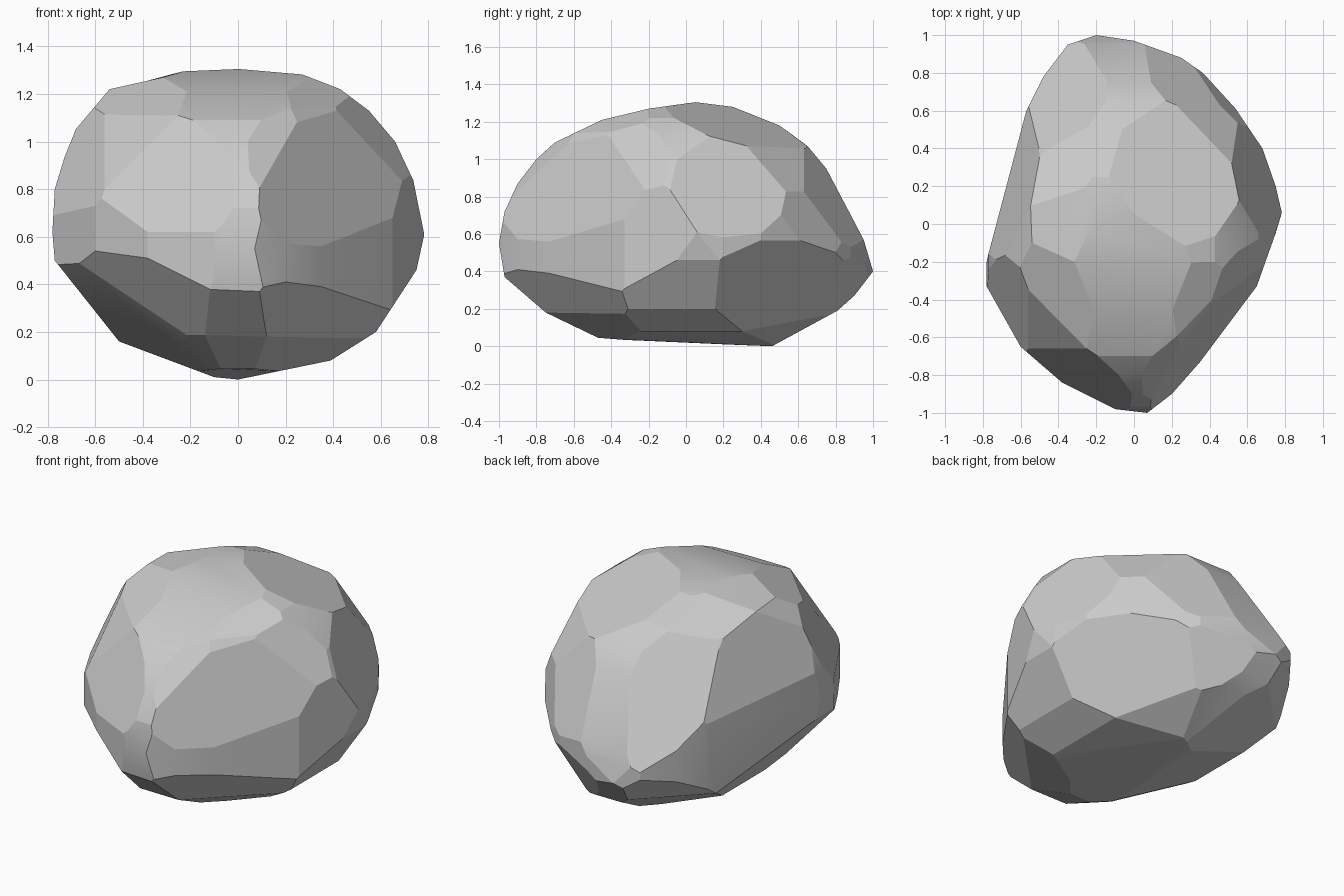
import bpy, bmesh, math
from mathutils import Vector

if "Cube" in bpy.data.objects:
    bpy.data.objects.remove(bpy.data.objects["Cube"])

# Convex outlines of the boulder
front = [(-.78, .62), (-.77, .8), (-.7, 1.03), (-.54, 1.22), (-.23, 1.295), (0, 1.305), (.25, 1.29),
         (.43, 1.22), (.55, 1.13), (.66, 1.0), (.74, .83), (.785, .62), (.75, .46), (.58, .2),
         (.39, .08), (0, 0), (-.1, .01), (-.5, .16), (-.77, .5)]          # x, z
side = [(-1, .55), (-.97, .72), (-.9, .87), (-.8, 1.0), (-.7, 1.09), (-.45, 1.21), (-.2, 1.27),
        (.05, 1.305), (.25, 1.28), (.5, 1.18), (.65, 1.07), (.75, .95), (.95, .57), (1, .4),
        (.9, .27), (.81, .19), (.46, 0), (-.25, .028), (-.47, .045), (-.75, .18), (-.97, .37)]  # y, z
top = [(-.2, 1), (-.35, .95), (-.48, .78), (-.57, .6), (-.69, .2), (-.78, -.2), (-.78, -.33),
       (-.6, -.65), (-.38, -.84), (-.1, -.98), (.07, -1), (.2, -.9), (.35, -.73), (.65, -.33),
       (.785, .05), (.75, .2), (.68, .4), (.45, .74), (.25, .88), (0, .97)]  # x, y

# Chiselled corner facets: direction and offset
facets = [(.735, -.63, .264, .865), (1, -1, 1, 1.96), (1, -1, 2.5, 3.68), (.5, -1, .8, 1.62), (1, -.5, .6, 1.3),
          (.285, .32, 1, 1.322), (1, .31, .4, 1.045), (1, 1, 1, 1.91), (1, 1, .25, 1.29),
          (.5, 1, .5, 1.27), (1, .5, .5, 1.23), (.5, 1, -.6, .72), (1, .67, -.72, .54),
          (-1, 1, 1, 1.98), (-1, 1, 2.5, 3.67), (-.7, 1, .75, 1.56), (-1, .3, .35, 1.0),
          (-1, -1, 1, 2.02), (-1, -1, 2.5, 3.69), (-.5, -1, .5, 1.34), (-1, -.5, .5, 1.29),
          (1, -1, -1, .69), (1, -1, -2.5, .43), (-1, -1, -1, .71), (-1, -1, -2.5, .43),
          (-1, -.6, -1.2, .4), (-.57, -.25, -1, .14),
          (1, 1, -1, .76), (1, 1, -2.5, .49), (-1, 1, -1, .86), (-1, 1, -2.5, .46)]

bm = bmesh.new()
bmesh.ops.create_cube(bm, size=4)
centre = Vector((0, 0, .6))


def chop(co, no):
    """Slice off everything beyond a plane and cap the cut."""
    if (centre - co).dot(no) > 0:
        no = -no
    geom = bm.verts[:] + bm.edges[:] + bm.faces[:]
    bmesh.ops.bisect_plane(bm, geom=geom, dist=1e-5, plane_co=co, plane_no=no, clear_outer=True)
    rim = [e for e in bm.edges if e.is_boundary]
    if rim:
        bmesh.ops.contextual_create(bm, geom=rim)


def trim(profile, to3d, axis):
    """Trim the block to an outline seen along an axis."""
    for a, b in zip(profile, profile[1:] + profile[:1]):
        pa, pb = Vector(to3d(*a)), Vector(to3d(*b))
        chop(pa, (pb - pa).cross(Vector(axis)).normalized())


trim(front, lambda a, b: (a, 0, b), (0, 1, 0))
trim(side, lambda a, b: (0, a, b), (1, 0, 0))
trim(top, lambda a, b: (a, b, .6), (0, 0, 1))
for a, b, c, h in facets:
    n = Vector((a, b, c))
    chop(n * h / n.length_squared, n.normalized())

# Merge slivers so broad flat facets remain
bmesh.ops.remove_doubles(bm, verts=bm.verts[:], dist=.02)
bmesh.ops.convex_hull(bm, input=bm.verts[:])
bmesh.ops.dissolve_limit(bm, angle_limit=math.radians(4), verts=bm.verts[:], edges=bm.edges[:])
bmesh.ops.recalc_face_normals(bm, faces=bm.faces[:])

mesh = bpy.data.meshes.new("boulder")
bm.to_mesh(mesh)
bm.free()
boulder = bpy.data.objects.new("boulder", mesh)
bpy.context.collection.objects.link(boulder)
bpy.context.view_layer.objects.active = boulder
boulder.select_set(True)
bpy.ops.object.shade_smooth_by_angle(angle=math.radians(14))
